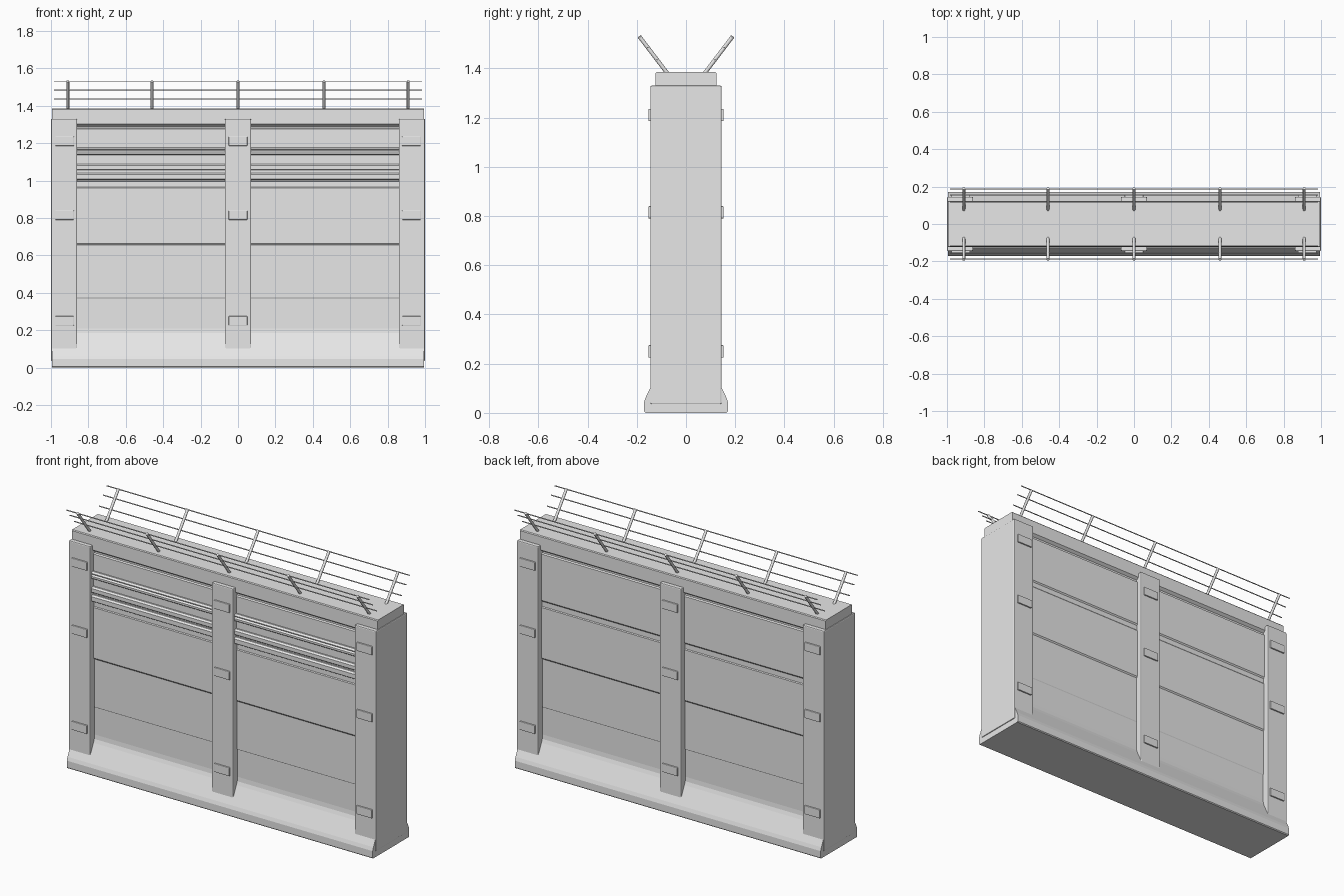
import bpy, bmesh
from mathutils import Vector

cube = bpy.data.objects.get("Cube")
if cube:
    bpy.data.objects.remove(cube, do_unlink=True)

grey = bpy.data.materials.new("pale_grey")
grey.use_nodes = True
grey.diffuse_color = (0.8, 0.8, 0.8, 1)
grey.node_tree.nodes["Principled BSDF"].inputs["Base Color"].default_value = (0.8, 0.8, 0.8, 1)


def finish(bm, name, bevel=0.0):
    bmesh.ops.recalc_face_normals(bm, faces=bm.faces)
    mesh = bpy.data.meshes.new(name)
    bm.to_mesh(mesh)
    bm.free()
    mesh.materials.append(grey)
    obj = bpy.data.objects.new(name, mesh)
    bpy.context.collection.objects.link(obj)
    if bevel:
        mod = obj.modifiers.new("soft_edges", 'BEVEL')
        mod.width = bevel
        mod.segments = 2
        mod.limit_method = 'ANGLE'
    return obj


def box(name, low, high, bevel=0.0):
    low, high = Vector(low), Vector(high)
    bm = bmesh.new()
    bmesh.ops.create_cube(bm, size=1)
    for v in bm.verts:
        v.co = (low + high) / 2 + v.co * (high - low)
    return finish(bm, name, bevel)


def extrude_profile(name, points, half_width):
    """Extrude a closed (y, z) outline along x."""
    bm = bmesh.new()
    face = bm.faces.new([bm.verts.new((-half_width, y, z)) for y, z in points])
    out = bmesh.ops.extrude_face_region(bm, geom=[face])["geom"]
    bmesh.ops.translate(bm, vec=(2 * half_width, 0, 0),
                        verts=[g for g in out if isinstance(g, bmesh.types.BMVert)])
    return finish(bm, name)


def rod(name, start, end, radius, sides=8):
    start, end = Vector(start), Vector(end)
    axis = end - start
    bm = bmesh.new()
    bmesh.ops.create_cone(bm, cap_ends=True, segments=sides, radius1=radius,
                          radius2=radius, depth=axis.length)
    turn = Vector((0, 0, 1)).rotation_difference(axis).to_matrix()
    for v in bm.verts:
        v.co = turn @ v.co + (start + end) / 2
    obj = finish(bm, name)
    for p in obj.data.polygons:
        p.use_smooth = len(p.vertices) == 4
    return obj


# Wall core: flared foot, stepped panels and overhanging cap in one outline
half = [(0.165, 0.0), (0.17, 0.005), (0.17, 0.045), (0.163, 0.065),
        (0.115, 0.165), (0.107, 0.185), (0.104, 0.21), (0.104, 0.37),
        (0.107, 0.375), (0.107, 0.655), (0.113, 0.663), (0.113, 0.96),
        (0.109, 0.965), (0.109, 0.995), (0.115, 1.003), (0.115, 1.275),
        (0.107, 1.28), (0.107, 1.29), (0.123, 1.302), (0.123, 1.38), (0.119, 1.385)]
extrude_profile("wall_core", half + [(-y, z) for y, z in reversed(half)], 0.995)

# Pillars at both ends and in the middle
for name, x0, x1 in (("right_pillar", -1, -0.86), ("middle_pillar", -0.07, 0.07),
                     ("left_pillar", 0.86, 1)):
    box(name, (x0, -0.145, 0.035), (x1, 0.145, 1.33), 0.006)

# Raised plates on the pillars, front and back
for side, sy in (("front", -1), ("back", 1)):
    for column, x in (("right", -0.927), ("middle", 0), ("left", 0.927)):
        for level, z in (("low", 0.25), ("mid", 0.815), ("high", 1.21)):
            box(f"{side}_{column}_{level}_plate",
                (x - 0.05, min(sy * 0.14, sy * 0.153), z - 0.025),
                (x + 0.05, max(sy * 0.14, sy * 0.153), z + 0.025), 0.003)

# Horizontal bars across the front panels only
bars = [("upper", 1.137, 1.16), ("upper_lip", 1.162, 1.177),
        ("middle", 1.055, 1.088), ("lower", 1.003, 1.04)]
for label, z0, z1 in bars:
    extrude_profile(f"{label}_front_bar",
                    [(-0.11, z0), (-0.13, z0), (-0.134, z0 + 0.004),
                     (-0.134, z1 - 0.008), (-0.124, z1), (-0.11, z1)], 0.865)

# Outward leaning railings on both edges of the cap
for side, sy in (("front", -1), ("back", 1)):
    for i, x in enumerate((-0.91, -0.46, 0, 0.46, 0.91)):
        rod(f"{side}_railing_post_{i + 1}", (x, sy * 0.072, 1.375),
            (x, sy * 0.19, 1.53), 0.008)
    for i, (y, z) in enumerate(((0.117, 1.435), (0.155, 1.485), (0.187, 1.528))):
        rod(f"{side}_railing_wire_{i + 1}", (-0.985, sy * y, z),
            (0.985, sy * y, z), 0.003, 6)
